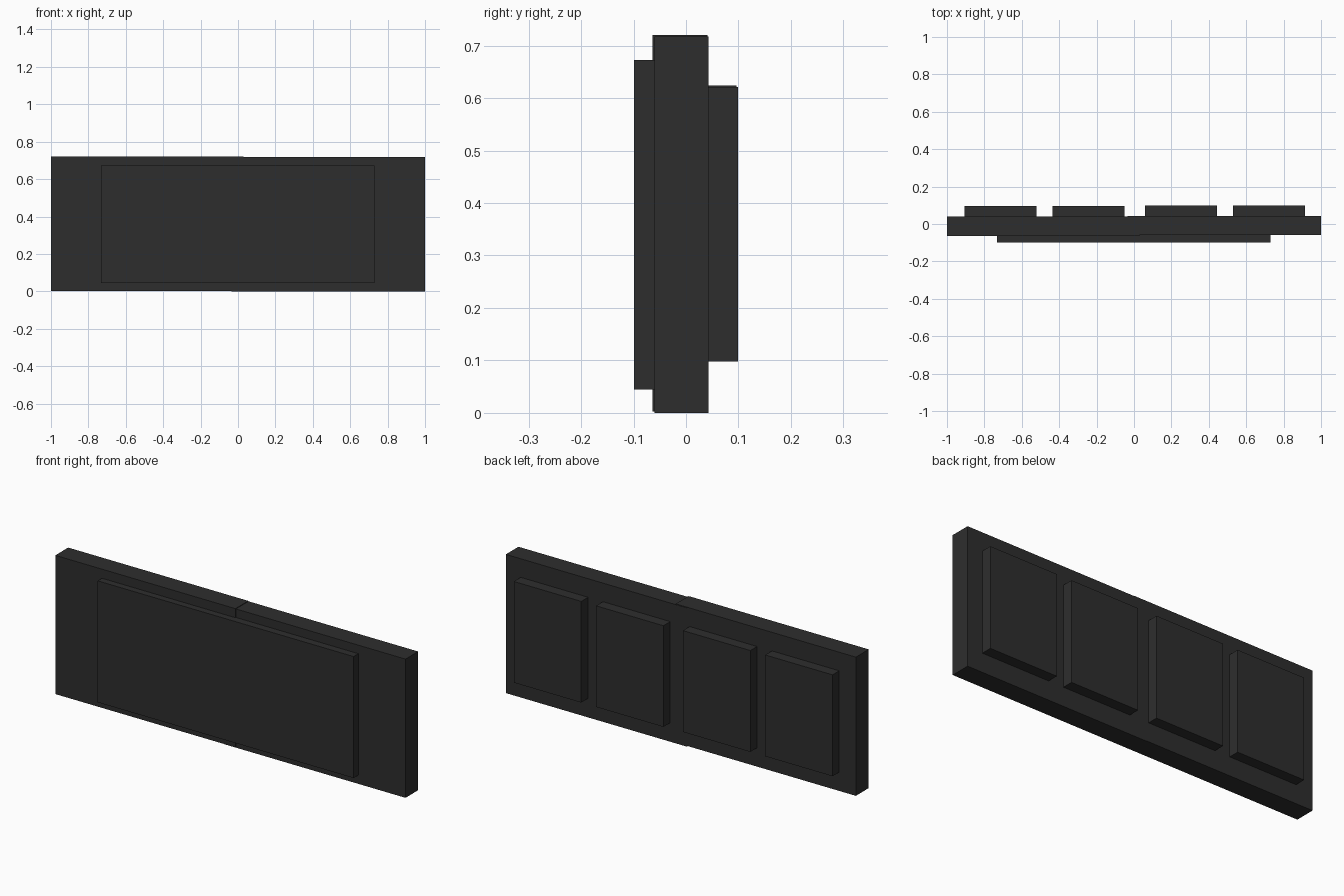
import bpy

if "Cube" in bpy.data.objects:
    bpy.data.objects.remove(bpy.data.objects["Cube"])

charcoal = bpy.data.materials.new("charcoal")
charcoal.diffuse_color = (0.027, 0.027, 0.027, 1)
charcoal.use_nodes = True
charcoal.node_tree.nodes["Principled BSDF"].inputs["Base Color"].default_value = charcoal.diffuse_color


def box(name, x, y, z):
    """Axis-aligned box from (min, max) ranges."""
    bpy.ops.mesh.primitive_cube_add(size=1, location=[sum(r) / 2 for r in (x, y, z)])
    ob = bpy.context.object
    ob.name = name
    ob.scale = [r[1] - r[0] for r in (x, y, z)]
    bpy.ops.object.transform_apply(location=False, rotation=False, scale=True)
    ob.data.materials.append(charcoal)
    return ob


# Two slightly offset slabs that overlap in the middle
box("left_slab", (-1.0, 0.03), (-0.064, 0.041), (0.003, 0.72))
box("right_slab", (-0.035, 1.0), (-0.06, 0.043), (0.0, 0.717))

# Wide raised panel on the front
box("front_panel", (-0.733, 0.73), (-0.099, -0.05), (0.045, 0.673))

# Four raised pads on the back, each pair following its slab
for i, x in enumerate((-0.905, -0.435, 0.06, 0.53)):
    left = x < 0
    box(f"back_pad_{i + 1}", (x, x + 0.385),
        (0.03, 0.096 if left else 0.099),
        (0.1, 0.624) if left else (0.098, 0.621))
